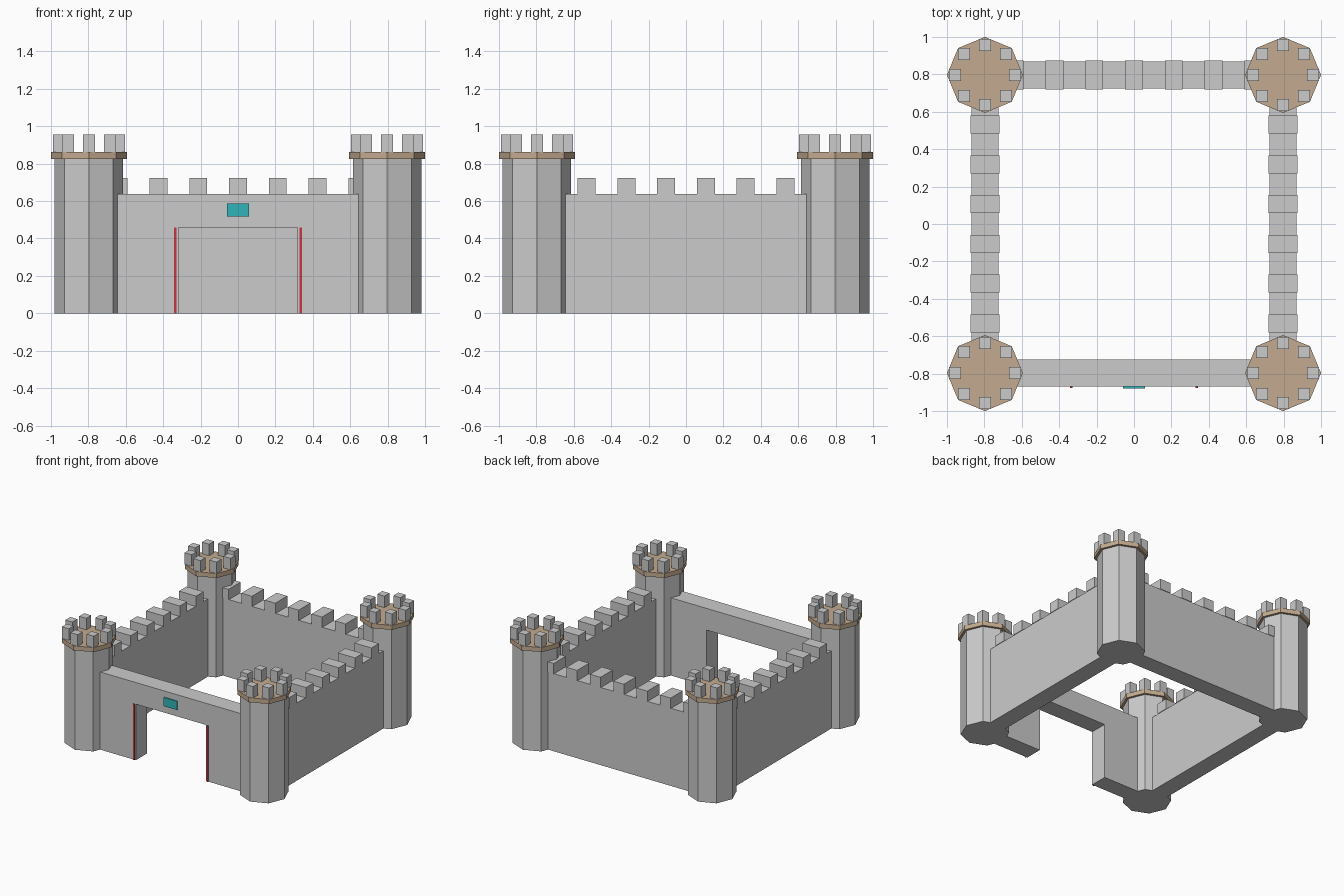
import bpy, bmesh
from math import cos, sin, pi
from mathutils import Matrix, Vector

if "Cube" in bpy.data.objects:
    bpy.data.objects.remove(bpy.data.objects["Cube"])

C = 0.797          # tower and wall centre offset
PITCH = 0.2126     # battlement spacing
WALL_T, WALL_H = 0.146, 0.638


def material(name, rgb):
    m = bpy.data.materials.new(name)
    m.diffuse_color = (*rgb, 1)
    m.use_nodes = True
    m.node_tree.nodes["Principled BSDF"].inputs["Base Color"].default_value = m.diffuse_color
    return m


TAN = material("tan_stone", (0.55, 0.41, 0.28))
RED = material("red_trim", (0.55, 0.04, 0.05))
TEAL = material("teal_plaque", (0.03, 0.46, 0.48))


def finish(name, bm, mat=None):
    me = bpy.data.meshes.new(name)
    bm.to_mesh(me)
    bm.free()
    ob = bpy.data.objects.new(name, me)
    bpy.context.collection.objects.link(ob)
    if mat:
        me.materials.append(mat)
    return ob


def add_box(bm, lo, hi):
    lo, hi = Vector(lo), Vector(hi)
    mat = Matrix.Translation((lo + hi) / 2) @ Matrix.Diagonal((*(hi - lo), 1))
    bmesh.ops.create_cube(bm, size=1, matrix=mat)


def box(name, lo, hi, mat=None):
    bm = bmesh.new()
    add_box(bm, lo, hi)
    return finish(name, bm, mat)


def octagon(name, x, y, r, z0, z1, mat=None):
    bm = bmesh.new()
    ring = [bm.verts.new((x + r * cos(i * pi / 4), y + r * sin(i * pi / 4), z0)) for i in range(8)]
    base = bm.faces.new(ring)
    ext = bmesh.ops.extrude_face_region(bm, geom=[base], use_keep_orig=True)
    top = [v for v in ext["geom"] if isinstance(v, bmesh.types.BMVert)]
    bmesh.ops.translate(bm, verts=top, vec=(0, 0, z1 - z0))
    bmesh.ops.recalc_face_normals(bm, faces=bm.faces)
    return finish(name, bm, mat)


# Corner towers: shaft, cap and ring of merlons
for sx, side in ((-1, "left"), (1, "right")):
    for sy, end in ((-1, "front"), (1, "back")):
        x, y, tag = sx * C, sy * C, f"{end}_{side}"
        octagon("tower_" + tag, x, y, 0.183, 0, 0.83, None)
        octagon("tower_cap_" + tag, x, y, 0.203, 0.825, 0.862, TAN)
        bm = bmesh.new()
        for i in range(8):
            mx, my = x + 0.16 * cos(i * pi / 4), y + 0.16 * sin(i * pi / 4)
            add_box(bm, (mx - 0.032, my - 0.032, 0.86), (mx + 0.032, my + 0.032, 0.957))
        finish("tower_merlons_" + tag, bm)

# Side and back walls with merlons
L, h, m, w = 0.66, WALL_T / 2, 0.078, 0.048
for sx, side in ((-1, "left"), (1, "right")):
    x = sx * C
    box(f"{side}_wall", (x - h, -L, 0), (x + h, L, WALL_H))
    bm = bmesh.new()
    for i in range(6):
        y = (i - 2.5) * PITCH
        add_box(bm, (x - m, y - w, WALL_H), (x + m, y + w, 0.724))
    finish(f"{side}_wall_merlons", bm)

box("back_wall", (-L, C - h, 0), (L, C + h, WALL_H))
bm = bmesh.new()
for i in range(-3, 4):
    x = i * PITCH
    add_box(bm, (x - w, C - m, WALL_H), (x + w, C + m, 0.724))
finish("back_wall_merlons", bm)

# Front wall: gate-shaped profile extruded through its thickness
G, GH = 0.319, 0.46
bm = bmesh.new()
profile = [(-L, 0), (-G, 0), (-G, GH), (G, GH), (G, 0), (L, 0), (L, WALL_H), (-L, WALL_H)]
face = bm.faces.new([bm.verts.new((x, -C - h, z)) for x, z in profile])
ext = bmesh.ops.extrude_face_region(bm, geom=[face], use_keep_orig=True)
bmesh.ops.translate(bm, vec=(0, WALL_T, 0),
                    verts=[v for v in ext["geom"] if isinstance(v, bmesh.types.BMVert)])
bmesh.ops.recalc_face_normals(bm, faces=bm.faces)
finish("front_gate_wall", bm)

# Gate trim strips and plaque
F = -C - h
for sx, side in ((-1, "left"), (1, "right")):
    x = sx * 0.335
    box(f"gate_trim_{side}", (x - 0.007, F - 0.007, 0), (x + 0.007, F + 0.005, 0.459), RED)
box("gate_plaque", (-0.06, F - 0.009, 0.517), (0.06, F + 0.005, 0.588), TEAL)
